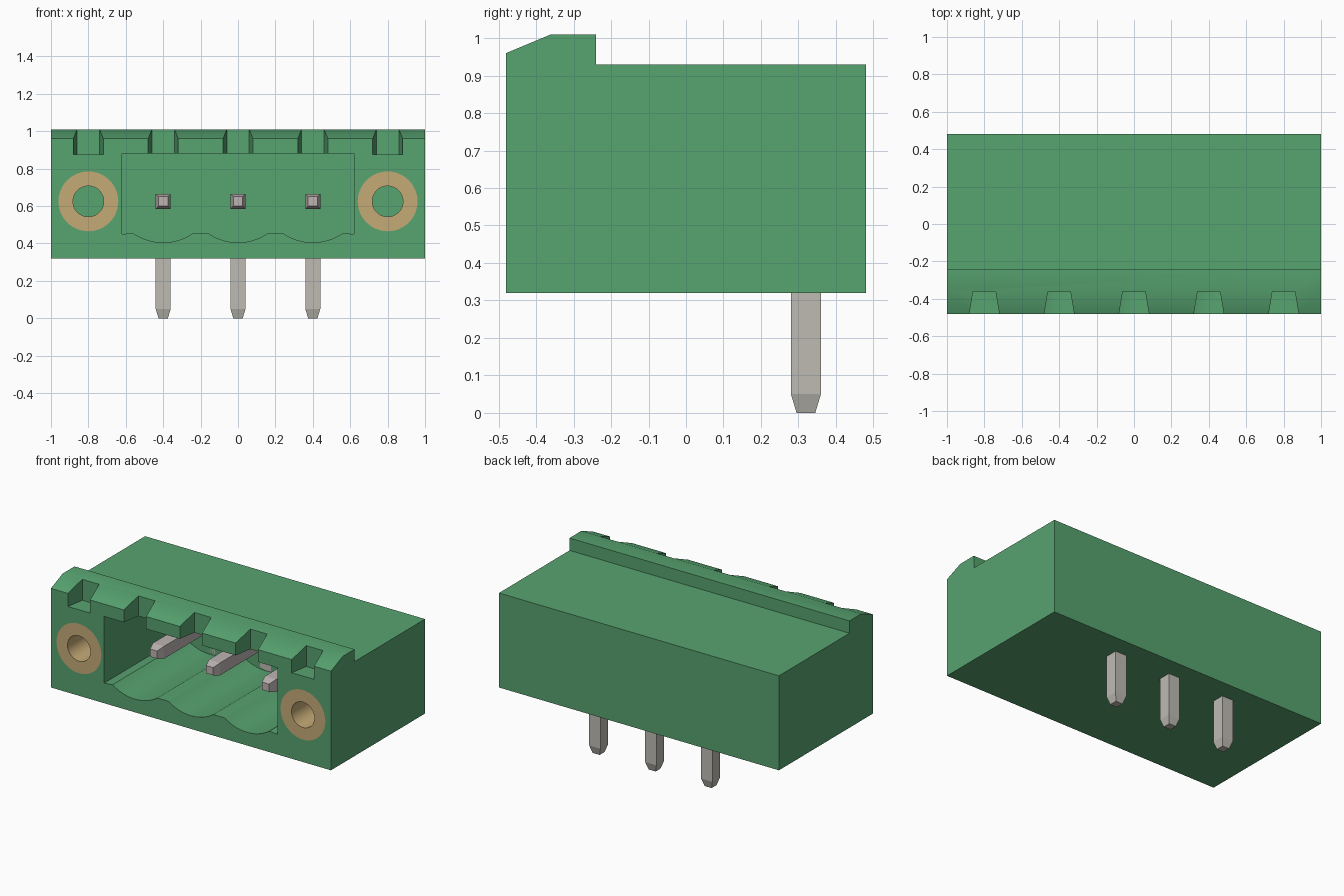
import bpy, bmesh, math
from mathutils import Vector

cube = bpy.data.objects.get("Cube")
if cube:
    bpy.data.objects.remove(cube, do_unlink=True)


def material(name, rgb):
    col = [((c / 255 + 0.055) / 1.055) ** 2.4 for c in rgb] + [1.0]
    m = bpy.data.materials.new(name)
    m.use_nodes = True
    m.diffuse_color = col
    bsdf = m.node_tree.nodes["Principled BSDF"]
    bsdf.inputs["Base Color"].default_value = col
    bsdf.inputs["Roughness"].default_value = 0.6
    return m


GREEN = material("green plastic", (87, 163, 112))
BRASS = material("brass", (197, 171, 119))
TIN = material("tin leg", (190, 187, 178))
CONTACT = material("tin contact", (189, 180, 178))


def finish(name, bm, mat):
    bmesh.ops.recalc_face_normals(bm, faces=bm.faces)
    me = bpy.data.meshes.new(name)
    bm.to_mesh(me)
    bm.free()
    me.materials.append(mat)
    ob = bpy.data.objects.new(name, me)
    bpy.context.collection.objects.link(ob)
    return ob


def loft(name, rings, mat, closed=False):
    """Skin a list of matching rings; cap the ends, or join last to first."""
    bm = bmesh.new()
    loops = [[bm.verts.new(p) for p in r] for r in rings]
    n = len(loops[0])
    pairs = list(zip(loops, loops[1:]))
    if closed:
        pairs.append((loops[-1], loops[0]))
    else:
        bm.faces.new(loops[0])
        bm.faces.new(loops[-1])
    for a, b in pairs:
        for i in range(n):
            j = (i + 1) % n
            bm.faces.new((a[i], a[j], b[j], b[i]))
    return finish(name, bm, mat)


def activate(ob):
    bpy.ops.object.select_all(action='DESELECT')
    ob.select_set(True)
    bpy.context.view_layer.objects.active = ob


def circle(x, y, z, r, n=48):
    return [(x + r * math.cos(2 * math.pi * i / n), y,
             z + r * math.sin(2 * math.pi * i / n)) for i in range(n)]


PITCH = 0.4
PINS = (-PITCH, 0, PITCH)
FRONT, AXIS_Z = -0.48, 0.625

# Housing: side profile with the raised front lip
side = [(FRONT, 0.32), (0.48, 0.32), (0.48, 0.93), (-0.24, 0.93),
        (-0.24, 1.01), (-0.36, 1.01), (FRONT, 0.96)]
housing = loft("housing", [[(x, y, z) for y, z in side] for x in (-1, 1)], GREEN)

# Socket cavity with a scalloped floor under each contact
radius, half = 0.281, 0.16
sweep = math.asin(half / radius)
outline = [(0.62, 0.88), (-0.62, 0.88), (-0.62, 0.45)]
for cx in PINS:
    for i in range(17):
        a = sweep * (i / 8 - 1)
        outline.append((cx + radius * math.sin(a), 0.405 + radius * (1 - math.cos(a))))
outline.append((0.62, 0.45))
cutters = [loft("cavity_cutter", [[(x, y, z) for x, z in outline] for y in (-0.6, 0.28)], GREEN)]

# Flared notches in the lip, and bores for the threaded inserts
for k in range(-2, 3):
    cx = k * PITCH
    plan = [(cx - 0.1, -0.6), (cx + 0.1, -0.6), (cx + 0.06, -0.36), (cx - 0.06, -0.36)]
    cutters.append(loft("notch_cutter", [[(x, y, z) for x, y in plan] for z in (0.875, 1.2)], GREEN))
for cx in (-0.8, 0.8):
    cutters.append(loft("bore_cutter", [circle(cx, y, AXIS_Z, 0.16) for y in (-0.6, 0.0)], GREEN))

for c in cutters:
    c.hide_render = True
    activate(housing)
    mod = housing.modifiers.new("cut", 'BOOLEAN')
    mod.operation = 'DIFFERENCE'
    mod.solver = 'EXACT'
    mod.object = c
    bpy.ops.object.modifier_apply(modifier=mod.name)
    bpy.data.objects.remove(c, do_unlink=True)
activate(housing)
bpy.ops.object.shade_smooth_by_angle(angle=math.radians(25))

# Threaded inserts: flush tubes either side of the socket
for label, cx in (("right", -0.8), ("left", 0.8)):
    rings = [circle(cx, y, AXIS_Z, r) for r, y in
             ((0.16, FRONT), (0.082, FRONT), (0.082, 0.0), (0.16, 0.0))]
    insert = loft(label + "_insert", rings, BRASS, closed=True)
    activate(insert)
    bpy.ops.object.shade_smooth_by_angle(angle=math.radians(30))


def tapered_bar(name, tip, end, u, v, mat):
    """Square bar running from a chamfered tip to a blunt end."""
    tip, end, u, v = map(Vector, (tip, end, u, v))
    way = (end - tip).normalized()
    rings = [[p + u * (s * h) + v * (t * h)
              for s, t in ((-1, -1), (1, -1), (1, 1), (-1, 1))]
             for p, h in ((tip, 0.025), (tip + way * 0.05, 0.04), (end, 0.04))]
    return loft(name, rings, mat)


# Contacts inside the socket and solder legs below
for i, cx in enumerate(PINS, 1):
    tapered_bar(f"contact_{i}", (cx, -0.29, AXIS_Z), (cx, 0.36, AXIS_Z),
                (1, 0, 0), (0, 0, 1), CONTACT)
    tapered_bar(f"solder_leg_{i}", (cx, 0.32, 0), (cx, 0.32, AXIS_Z - 0.04),
                (1, 0, 0), (0, 1, 0), TIN)
